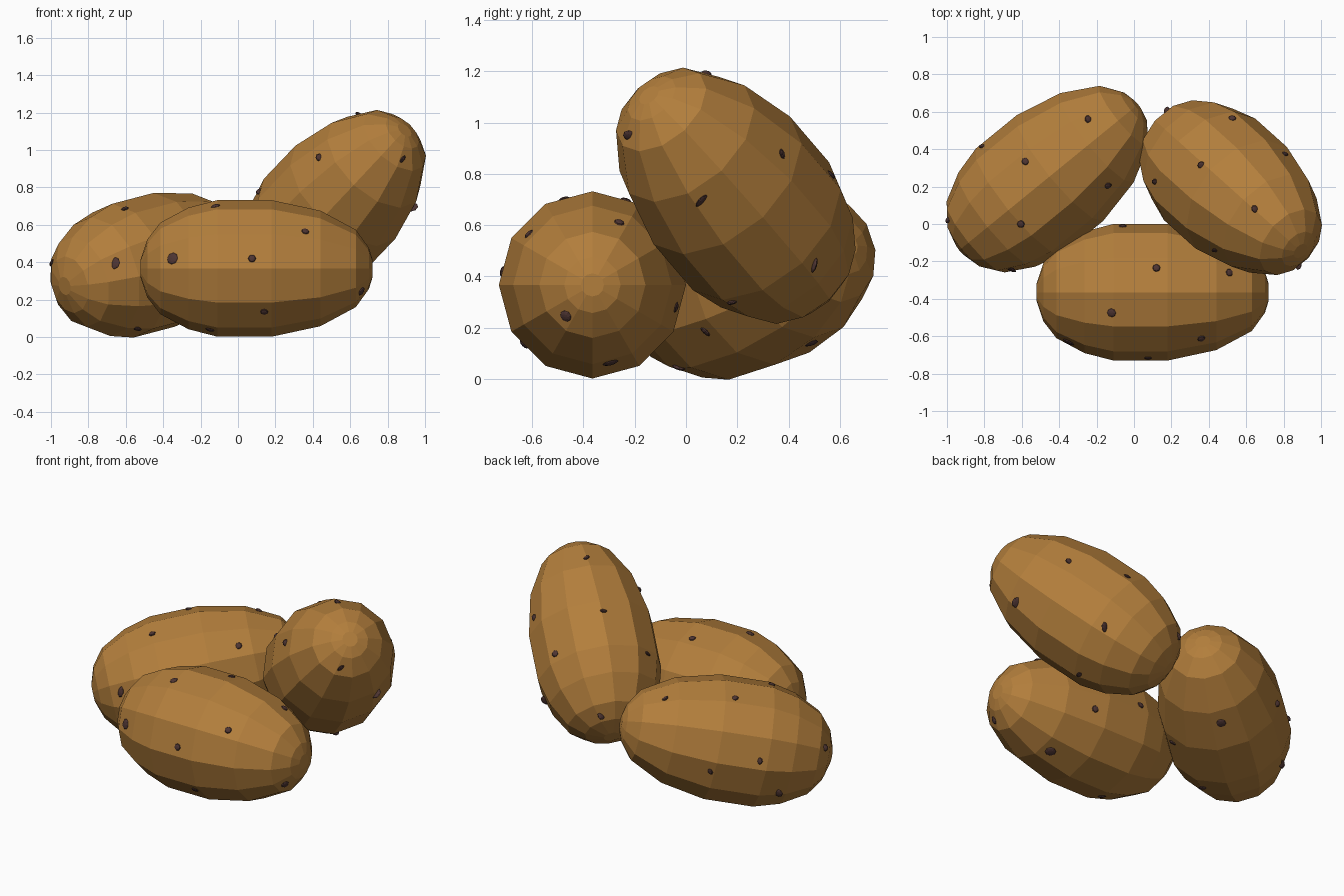
import bpy, bmesh
from math import sin, cos, pi, asin, atan2, radians
from mathutils import Vector, Matrix, Euler
from mathutils.bvhtree import BVHTree

if "Cube" in bpy.data.objects:
    bpy.data.objects.remove(bpy.data.objects["Cube"])

SIDES = 12
# potato profile along its own x axis: (position, radius), slightly narrower at +x
PROFILE = [(-.62, .05), (-.585, .155), (-.515, .245), (-.365, .325), (-.21, .365),
           (.08, .365), (.34, .309), (.53, .207), (.6, .11), (.62, .045)]

# viewing axes used to place the eyes: (right, up)
e = radians(27)
h = 0.5 ** 0.5
VIEWS = {
    "front": (Vector((1, 0, 0)), Vector((0, 0, 1))),
    "right": (Vector((0, 1, 0)), Vector((0, 0, 1))),
    "top": (Vector((1, 0, 0)), Vector((0, 1, 0))),
    "back_left": (Vector((-h, -h, 0)), Vector((h * sin(e), -h * sin(e), cos(e)))),
}


def material(name, color):
    m = bpy.data.materials.new(name)
    m.diffuse_color = (*color, 1)
    m.use_nodes = True
    m.node_tree.nodes["Principled BSDF"].inputs["Base Color"].default_value = m.diffuse_color
    return m


skin = material("skin", (.45, .21, .045))
dark = material("eye_brown", (.075, .035, .032))


def make_object(name, bm, mat):
    mesh = bpy.data.meshes.new(name)
    bm.to_mesh(mesh)
    bm.free()
    mesh.materials.append(mat)
    ob = bpy.data.objects.new(name, mesh)
    bpy.context.collection.objects.link(ob)


def potato(name, center, axis, eyes):
    center, d = Vector(center), Vector(axis).normalized()
    rot = Euler((0, -asin(d.z), atan2(d.y, d.x))).to_matrix().to_4x4()

    # lathed body
    bm = bmesh.new()
    rings = [[bm.verts.new((t, r * cos(2 * pi * i / SIDES), r * sin(2 * pi * i / SIDES)))
              for i in range(SIDES)] for t, r in PROFILE]
    for a, b in zip(rings, rings[1:]):
        for i in range(SIDES):
            j = (i + 1) % SIDES
            bm.faces.new((a[i], a[j], b[j], b[i]))
    bm.faces.new(rings[0])
    bm.faces.new(rings[-1])
    bmesh.ops.recalc_face_normals(bm, faces=bm.faces)
    bm.transform(Matrix.Translation(center) @ rot)
    tree = BVHTree.FromBMesh(bm)
    make_object(name, bm, skin)

    # eyes: flattened beads projected on the skin
    eb = bmesh.new()
    for view, spots in eyes.items():
        right, up = VIEWS[view]
        toward = right.cross(up)
        base = center if view == "back_left" else Vector()
        for u, v, *size in spots:
            start = base + right * u + up * v + toward * 4
            hit, normal, _, _ = tree.ray_cast(start, -toward)
            if hit is None:
                hit, normal, _, _ = tree.find_nearest(start - toward * (4 - center.dot(toward)
                                                                        + base.dot(toward)))
            r = size[0] if size else .021
            m = (Matrix.Translation(hit) @ normal.to_track_quat('Z', 'Y').to_matrix().to_4x4()
                 @ Matrix.Diagonal((r, r, .009, 1)))
            bmesh.ops.create_uvsphere(eb, u_segments=8, v_segments=6, radius=1, matrix=m)
    make_object(name + "_eyes", eb, dark)


potato("front_potato", (.1, -.365, .367), (1, 0, 0), {
    "front": [(-.35, .42, .032), (.36, .565), (.075, .42), (.14, .135), (.66, .245, .024),
              (-.12, .7, .024), (-.15, .04, .024)],
    "top": [(.12, -.235), (.51, -.26), (-.06, -.012)],
    "right": [(-.295, .064, .032), (-.04, .28)]})

potato("left_potato", (-.456, .25, .397), (.76, .62, .2), {
    "front": [(-.66, .395, .033), (-.54, .045, .026)],
    "top": [(-.245, .56), (-.58, .335), (-.605, 0), (-.14, .205), (-.81, .415)],
    "right": [(.075, .185, .024), (.486, .14, .03)],
    "back_left": [(-.15, -.19), (.54, -.1), (.25, -.34, .028)]})

potato("right_potato", (.527, .182, .725), (.586, -.526, .615), {
    "front": [(.435, .96), (.88, .95, .024)],
    "top": [(.36, .315), (.645, .08), (.525, .565), (.115, .225), (.805, .375)],
    "right": [(.06, .695, .032), (.5, .445, .031), (.18, .3)],
    "back_left": [(-.05, -.44, .024)]})
